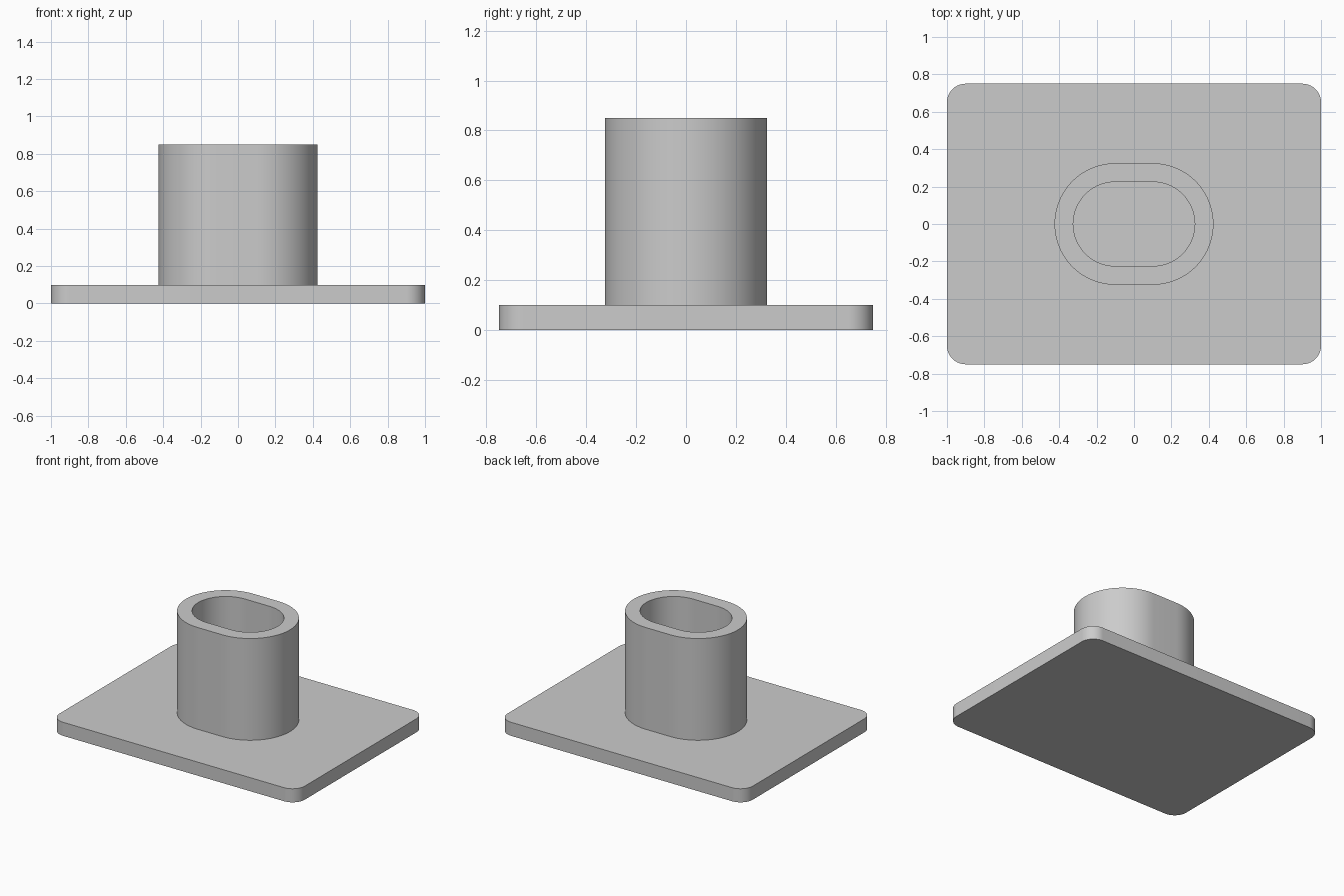
import bpy
import bmesh
from math import sin, cos, pi, radians

old = bpy.data.objects.get("Cube")
if old:
    bpy.data.objects.remove(old, do_unlink=True)

STEPS = 20            # segments per rounded corner
PLATE = (1.0, 0.75, 0.1)       # half width, half depth, corner radius
OUTER = (0.425, 0.325, 0.325)  # sleeve outside
INNER = (0.325, 0.225, 0.225)  # sleeve bore
PLATE_TOP, RIM = 0.1, 0.85

grey = bpy.data.materials.new("plain grey")
grey.use_nodes = True
grey.diffuse_color = (0.6, 0.6, 0.6, 1)
grey.node_tree.nodes["Principled BSDF"].inputs["Base Color"].default_value = (0.6, 0.6, 0.6, 1)


def rounded_loop(bm, shape, z):
    """Counter-clockwise rounded rectangle at height z."""
    half_x, half_y, radius = shape
    verts = []
    for quarter, (sx, sy) in enumerate(((1, 1), (-1, 1), (-1, -1), (1, -1))):
        for i in range(STEPS + 1):
            a = (quarter + i / STEPS) * pi / 2
            verts.append(bm.verts.new((sx * (half_x - radius) + radius * cos(a),
                                       sy * (half_y - radius) + radius * sin(a), z)))
    return verts


# One solid: plate underside and edge, plate top, sleeve wall, rim, bore, bore floor
bm = bmesh.new()
loops = [rounded_loop(bm, shape, z) for shape, z in (
    (PLATE, 0), (PLATE, PLATE_TOP), (OUTER, PLATE_TOP),
    (OUTER, RIM), (INNER, RIM), (INNER, PLATE_TOP))]
for low, high in zip(loops, loops[1:]):
    for i in range(len(low)):
        j = (i + 1) % len(low)
        bm.faces.new((low[i], low[j], high[j], high[i]))
bm.faces.new(loops[0][::-1])
bm.faces.new(loops[-1])
bmesh.ops.remove_doubles(bm, verts=bm.verts[:], dist=0.0001)
bmesh.ops.recalc_face_normals(bm, faces=bm.faces[:])

mesh = bpy.data.meshes.new("base_plate_with_sleeve")
bm.to_mesh(mesh)
bm.free()
mesh.materials.append(grey)
part = bpy.data.objects.new("base_plate_with_sleeve", mesh)
bpy.context.collection.objects.link(part)

# Smooth curved walls, keep rims and plate edges sharp
bpy.ops.object.select_all(action="DESELECT")
part.select_set(True)
bpy.context.view_layer.objects.active = part
bpy.ops.object.shade_smooth_by_angle(angle=radians(30))
